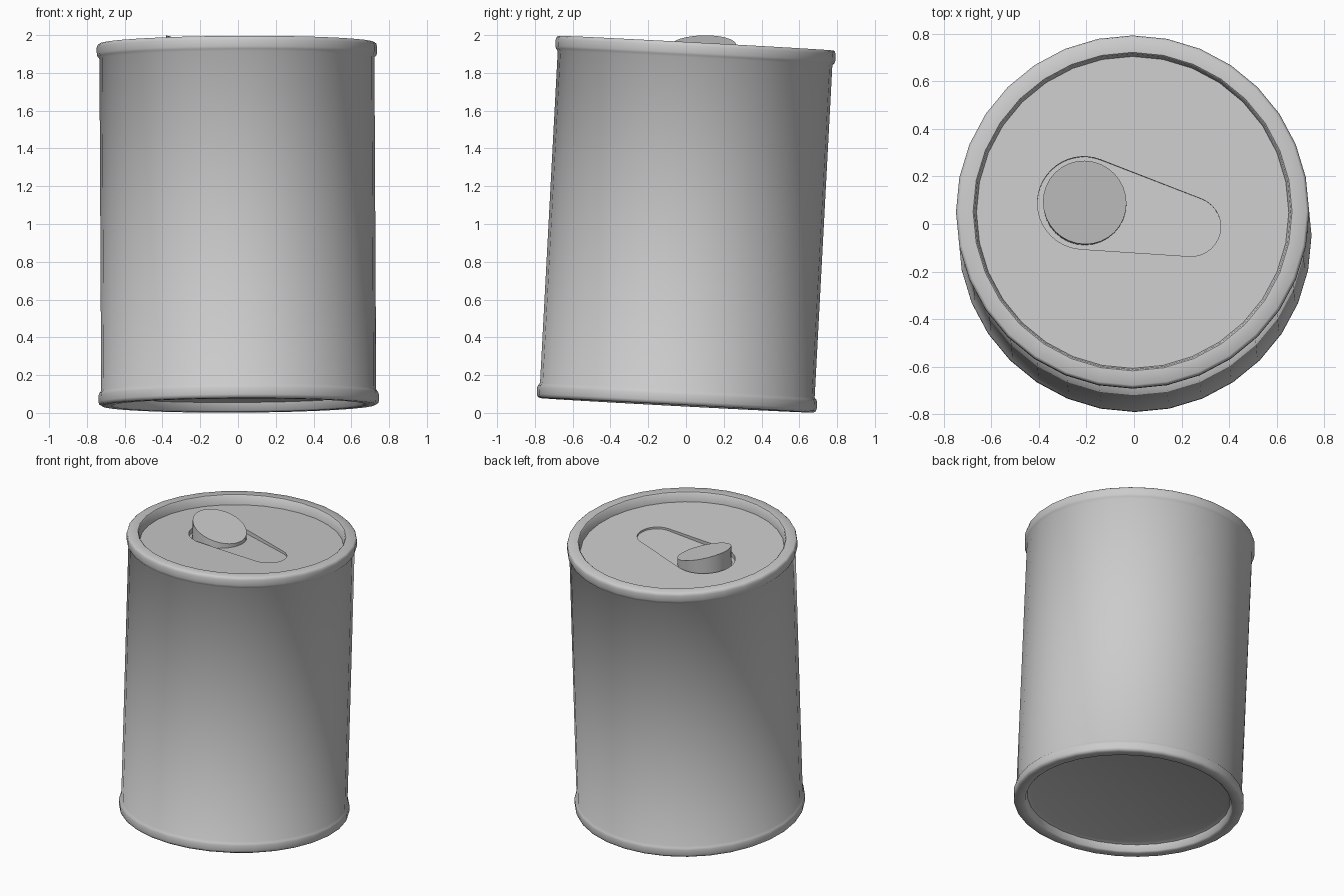
import bpy, bmesh, math
from mathutils import Matrix, Vector

if "Cube" in bpy.data.objects:
    bpy.data.objects.remove(bpy.data.objects["Cube"])

SEG = 32
LID = 1.855
BIG, R_BIG = Vector((-0.205, 0.04)), 0.195
SMALL, R_SMALL = Vector((0.245, -0.06)), 0.125
AXIS = (SMALL - BIG).normalized()
# The whole can leans slightly backwards
LEAN = (Matrix.Translation((0.004, -0.05, 0.04))
        @ Matrix.Rotation(math.radians(-3.05), 4, 'X')
        @ Matrix.Rotation(math.radians(-0.3), 4, 'Y'))


def finish(name, bm):
    bmesh.ops.recalc_face_normals(bm, faces=bm.faces)
    mesh = bpy.data.meshes.new(name)
    bm.to_mesh(mesh)
    bm.free()
    obj = bpy.data.objects.new(name, mesh)
    bpy.context.collection.objects.link(obj)
    return obj


def activate(obj):
    bpy.ops.object.select_all(action='DESELECT')
    obj.select_set(True)
    bpy.context.view_layer.objects.active = obj


def lathe(name, profile):
    """Closed solid of revolution; first and last points are cap rings."""
    bm = bmesh.new()
    rings = []
    for r, z in profile:
        rings.append([bm.verts.new((r * math.sin(2 * math.pi * i / SEG),
                                    r * math.cos(2 * math.pi * i / SEG), z))
                      for i in range(SEG)])
    for a, b in zip(rings, rings[1:]):
        for i in range(SEG):
            j = (i + 1) % SEG
            bm.faces.new((a[i], a[j], b[j], b[i]))
    bm.faces.new(rings[0])
    bm.faces.new(rings[-1])
    return finish(name, bm)


def prism(name, outline, bottom, top):
    """Upright prism whose bottom and top heights vary with position."""
    bm = bmesh.new()
    lo = [bm.verts.new((p.x, p.y, bottom(p))) for p in outline]
    hi = [bm.verts.new((p.x, p.y, top(p))) for p in outline]
    n = len(outline)
    for i in range(n):
        j = (i + 1) % n
        bm.faces.new((lo[i], lo[j], hi[j], hi[i]))
    bm.faces.new(lo)
    bm.faces.new(hi)
    return finish(name, bm)


def arc(centre, r, a0, a1, n):
    return [centre + Vector((r * math.cos(a0 + (a1 - a0) * i / n),
                             r * math.sin(a0 + (a1 - a0) * i / n)))
            for i in range(n + 1)]


# Can body with rolled beads and recessed ends
can = lathe("can_body", [
    (0.63, 0.06), (0.655, 0.05), (0.665, 0.008), (0.675, 0.0),
    (0.725, 0.0), (0.738, 0.008), (0.742, 0.02), (0.742, 0.055),
    (0.738, 0.068), (0.728, 0.08),
    (0.728, 1.84), (0.738, 1.852), (0.742, 1.865), (0.742, 1.9),
    (0.738, 1.914), (0.73, 1.92),
    (0.67, 1.92), (0.664, 1.914), (0.656, LID)])

# Teardrop recess in the lid
heading = math.atan2(AXIS.y, AXIS.x)
spread = math.acos((R_BIG - R_SMALL) / (SMALL - BIG).length)
drop = (arc(BIG, R_BIG, heading + spread, heading + 2 * math.pi - spread, 24)
        + arc(SMALL, R_SMALL, heading - spread, heading + spread, 14))
cutter = prism("recess_cutter", drop,
               lambda p: LID - 0.03 + 0.03 * (p - BIG).dot(AXIS),
               lambda p: LID + 0.05)
cutter.hide_render = True
mod = can.modifiers.new("recess", 'BOOLEAN')
mod.operation = 'DIFFERENCE'
mod.solver = 'EXACT'
mod.object = cutter
activate(can)
bpy.ops.object.modifier_apply(modifier=mod.name)
bpy.data.objects.remove(cutter)

# Slanted round pull tab rising out of the wide end
tab_centre = BIG + Vector((0.004, -0.001))
slope = math.tan(math.radians(18))
tab = prism("pull_tab", arc(tab_centre, 0.175, 0, 2 * math.pi, 32)[:-1],
            lambda p: LID - 0.05,
            lambda p: 1.91 - slope * (p - tab_centre).dot(AXIS))

for obj in (can, tab):
    obj.data.transform(LEAN)
    activate(obj)
    bpy.ops.object.shade_smooth_by_angle(angle=math.radians(40))
